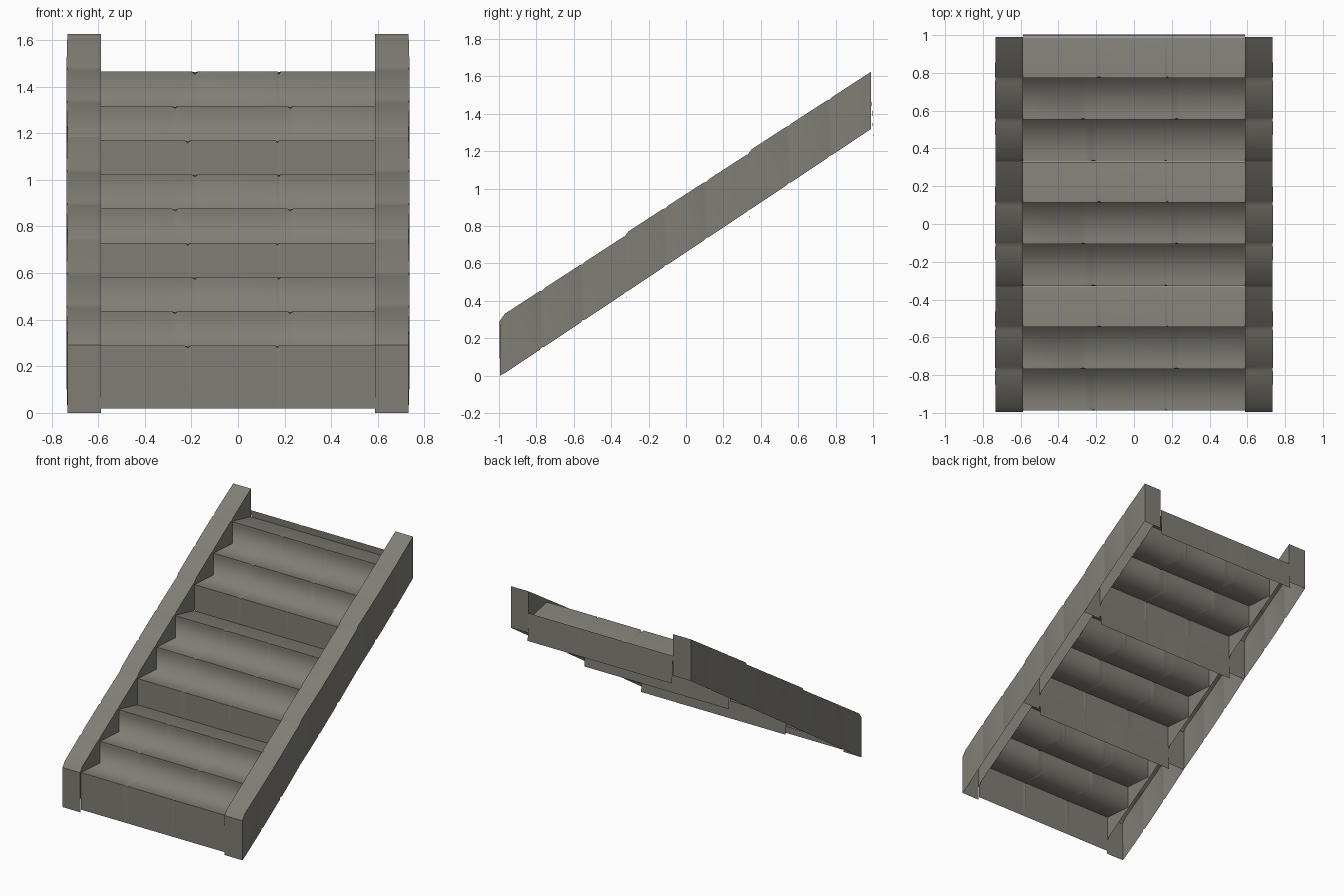
import bpy

if "Cube" in bpy.data.objects:
    bpy.data.objects.remove(bpy.data.objects["Cube"])

# One stone colour for everything
stone = bpy.data.materials.new("grey stone")
stone.diffuse_color = (0.215, 0.208, 0.180, 1)
stone.use_nodes = True
stone.node_tree.nodes["Principled BSDF"].inputs["Base Color"].default_value = stone.diffuse_color

RUN, RISE = 0.66, 0.44      # offset from one flight to the next
HALF, OUT = 0.588, 0.732    # inner and outer x of the side rails


def grid(name, rows, caps=(), sharp_cols=(), mirror=False, flip=False):
    """Skin equal-length rows smoothly; sharp_cols stay hard, caps are separate faces."""
    n = len(rows[0])
    verts = [p for r in rows for p in r]
    faces = [(i * n + j, i * n + j + 1, (i + 1) * n + j + 1, (i + 1) * n + j)
             for i in range(len(rows) - 1) for j in range(n - 1)]
    count = len(verts)
    for cap in caps:
        faces.append(tuple(range(len(verts), len(verts) + len(cap))))
        verts += cap
    if flip:
        faces = [f[::-1] for f in faces]
    me = bpy.data.meshes.new(name)
    me.from_pydata(verts, [], faces)
    me.materials.append(stone)
    me.shade_smooth()
    for e in me.edges:
        a, b = e.vertices
        if a < count and b < count and a % n == b % n and a % n in sharp_cols:
            e.use_edge_sharp = True
    ob = bpy.data.objects.new(name, me)
    bpy.context.collection.objects.link(ob)
    if mirror:
        ob.modifiers.new("mirror", 'MIRROR')
    return ob


def slab(name, profile, cracks, sharp_cols=()):
    """Sweep (y, z, notch, crack set) points across x, chipping the nosings at the seams."""
    xs = [-HALF, HALF]
    for c in {c for pair in cracks for c in pair}:
        xs += [c - 0.014, c, c + 0.014]
    rows = []
    for x in sorted(xs):
        row = []
        for y, z, notch, s in profile:
            d = notch if x in cracks[s] else 0
            row.append((x, y + d * 0.5, z - d))
        rows.append(row)
    return grid(name, rows, sharp_cols=sharp_cols, flip=True)


CRACKS = [(-0.215, 0.17), (-0.27, 0.225), (-0.185, 0.175)]

for m in range(3):
    y0, z0 = -0.988 + m * RUN, m * RISE
    tag = f"_{m + 1}"

    # Three steps in one folded sheet: hard nosings, soft inner corners
    prof = [(y0, z0 + 0.018, 0, 0)]
    for s in range(3):
        y, top = y0 + s * 0.221, z0 + 0.29 + s * 0.147
        back, drop = (y + 0.221, 0.015) if s < 2 else (y0 + RUN - 0.004, 0.045)
        prof += [(y, top - 0.02, 0.003, s), (y, top, 0.012, s),
                 (y + 0.025, top - 0.002, 0.003, s), (back, top - drop, 0, s)]
    slab("steps" + tag, prof, CRACKS, sharp_cols=(2, 6, 10))

    # Back panel hanging behind the last tread
    slab("back_panel" + tag,
         [(y0 + RUN, z0 + 0.585, 0.004, 2), (y0 + RUN + 0.010, z0 + 0.385, 0, 2)], CRACKS)

    # Side rail shell of three worn blocks, open underneath
    def section(t, top, groove=0.0, bulge=0.0):
        y = y0 + t * RUN
        zt, zb = z0 + top - groove, z0 + t * RISE + groove
        return [(HALF, y, zt - 0.20), (HALF, y, zt), (OUT + bulge, y, zt), (OUT + bulge, y, zb)]

    def top_at(t):
        return 0.318 + 0.428 * t

    stations = [section(-0.012, 0.292), section(0.03, top_at(0.03))]
    for t in (0.33, 0.66):
        stations += [section(t - 0.02, top_at(t - 0.02), bulge=0.004),
                     section(t, top_at(t), groove=0.006),
                     section(t + 0.02, top_at(t + 0.02), bulge=0.004)]
    stations.append(section(0.997, top_at(0.997)))
    stations[0][3] = (OUT, y0 - 0.006, z0)

    def cap(sec):
        (_, y, zt), (_, yb, zb) = sec[2], sec[3]
        return [(HALF, yb, zb), (OUT, yb, zb), (OUT, y, zt), (HALF, y, zt)]

    grid("side_rail" + tag, stations, caps=[cap(stations[0]), cap(stations[-1])[::-1]],
         sharp_cols=(1, 2), mirror=True)
